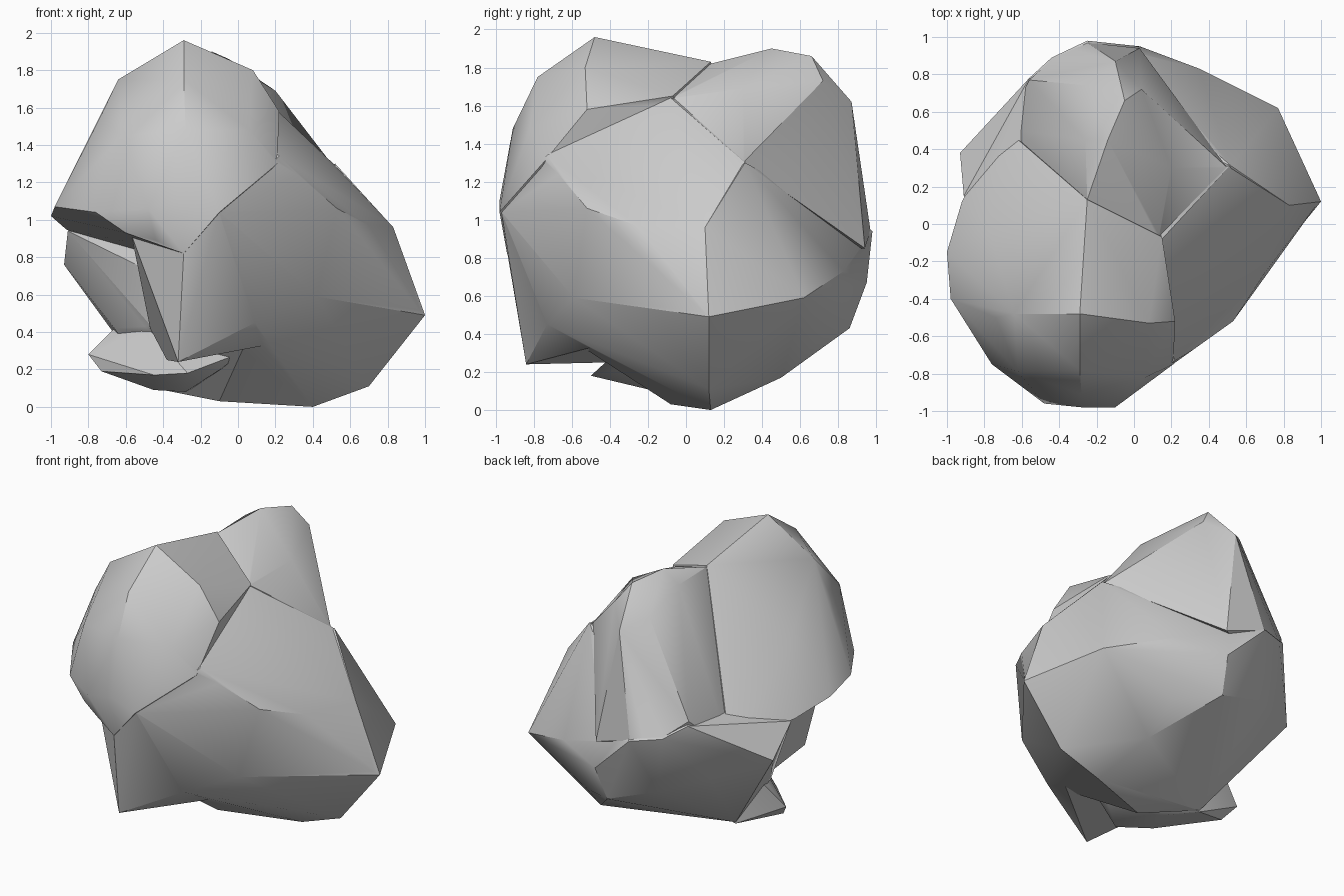
import bpy, bmesh, math


def boulder(name, points):
    """Faceted stone chunk: convex hull around its corner points."""
    bm = bmesh.new()
    for p in points:
        bm.verts.new(p)
    bmesh.ops.convex_hull(bm, input=bm.verts)
    loose = [v for v in bm.verts if not v.link_faces]
    bmesh.ops.delete(bm, geom=loose, context='VERTS')
    bmesh.ops.recalc_face_normals(bm, faces=bm.faces)
    me = bpy.data.meshes.new(name)
    bm.to_mesh(me)
    bm.free()
    ob = bpy.data.objects.new(name, me)
    bpy.context.collection.objects.link(ob)
    return ob


# Lower right and back mass
rock = boulder("rock", [
    (.83, .10, .96), (1.0, .12, .49), (.77, .62, .59), (.52, .31, 1.30),
    (.42, -.59, .59), (.09, -.73, .45), (.70, .12, .11), (.40, .13, .00),
    (-.10, -.08, .03), (.30, .50, .17), (.52, .43, .26), (.27, .70, .37),
    (.00, .86, .43), (.35, .83, .73), (.03, .95, .67), (-.25, .98, .94),
    (-.44, .89, .97), (-.56, .78, 1.05), (-.35, .80, .55), (-.62, .62, .64),
    (-.93, .38, .76), (-.91, .15, .94), (-.66, .02, .42), (-.45, .10, .10),
    (-.50, -.16, .43), (-.55, -.1, .9)])

# Big rounded front lump with the peak
front_lump = boulder("front_lump", [
    (-.29, -.48, 1.96), (.08, -.53, 1.80), (-.64, -.48, 1.75), (-.29, -.78, 1.75),
    (.15, -.07, 1.65), (-.25, .13, 1.83), (-.70, .52, .84), (-.74, -.50, 1.54),
    (-.78, -.02, 1.37), (-.28, -.91, 1.48), (-.28, -.98, 1.10), (-.10, -.98, 1.04),
    (-.48, -.96, 1.06), (-.62, -.79, 1.45), (.06, -.82, 1.48), (-.76, -.75, 1.04),
    (-.98, -.40, 1.07), (-1.0, -.15, 1.02), (-.92, .12, .95), (-.60, -.82, .93),
    (-.44, -.90, .89), (-.29, -.94, .82), (.21, -.75, 1.30), (.22, -.52, 1.58)])

# Right flank and apron that overhangs at its lower front corner
front_apron = boulder("front_apron", [
    (-.29, -.94, .83), (-.32, -.84, .24), (.09, -.73, .45), (.42, -.59, .59),
    (.99, .12, .49), (.83, .10, .96), (.70, -.26, .97), (.53, -.52, 1.06),
    (.32, -.67, 1.24), (.22, -.73, 1.34), (-.10, -.97, 1.04), (-.38, -.42, .25),
    (-.57, -.72, .92), (-.47, -.20, .42), (.15, -.08, 1.64), (.51, .31, 1.30),
    (.05, .30, 1.50), (.10, -.45, 1.50)])

# Upright back hump
back_hump = boulder("back_hump", [
    (-.14, .45, 1.90), (-.05, .66, 1.86), (.20, .30, 1.69), (.04, .72, 1.73),
    (-.26, .45, 1.82), (-.24, .74, 1.70), (-.10, .87, 1.62), (-.25, .13, 1.82),
    (.13, -.08, 1.64), (.50, .30, 1.30), (-.10, .89, 1.20), (-.25, .97, .94),
    (-.44, .88, .98), (-.56, .77, 1.08), (-.69, .51, .83), (.03, .94, .85),
    (-.10, -.10, 1.50), (-.40, .20, 1.10)])

# Thin ledge at the foot, front left
foot_ledge = boulder("foot_ledge", [
    (-.80, .05, .28), (-.73, -.02, .19), (-.45, -.35, .17), (-.27, -.50, .18),
    (.02, -.38, .29), (-.66, .10, .42), (-.48, -.14, .42), (-.28, -.08, .08),
    (-.45, .10, .09), (-.08, -.35, .21), (-.15, .10, .15)])

# Fuse all chunks into one stone
for part in (front_apron, front_lump, back_hump, foot_ledge):
    mod = rock.modifiers.new("fuse", 'BOOLEAN')
    mod.operation = 'UNION'
    mod.solver = 'EXACT'
    mod.object = part
    bpy.context.view_layer.objects.active = rock
    bpy.ops.object.modifier_apply(modifier=mod.name)
    bpy.data.objects.remove(part)

# Soft shading with sharp breaks
bpy.ops.object.select_all(action='DESELECT')
rock.select_set(True)
bpy.context.view_layer.objects.active = rock
bpy.ops.object.shade_smooth_by_angle(angle=math.radians(30))
